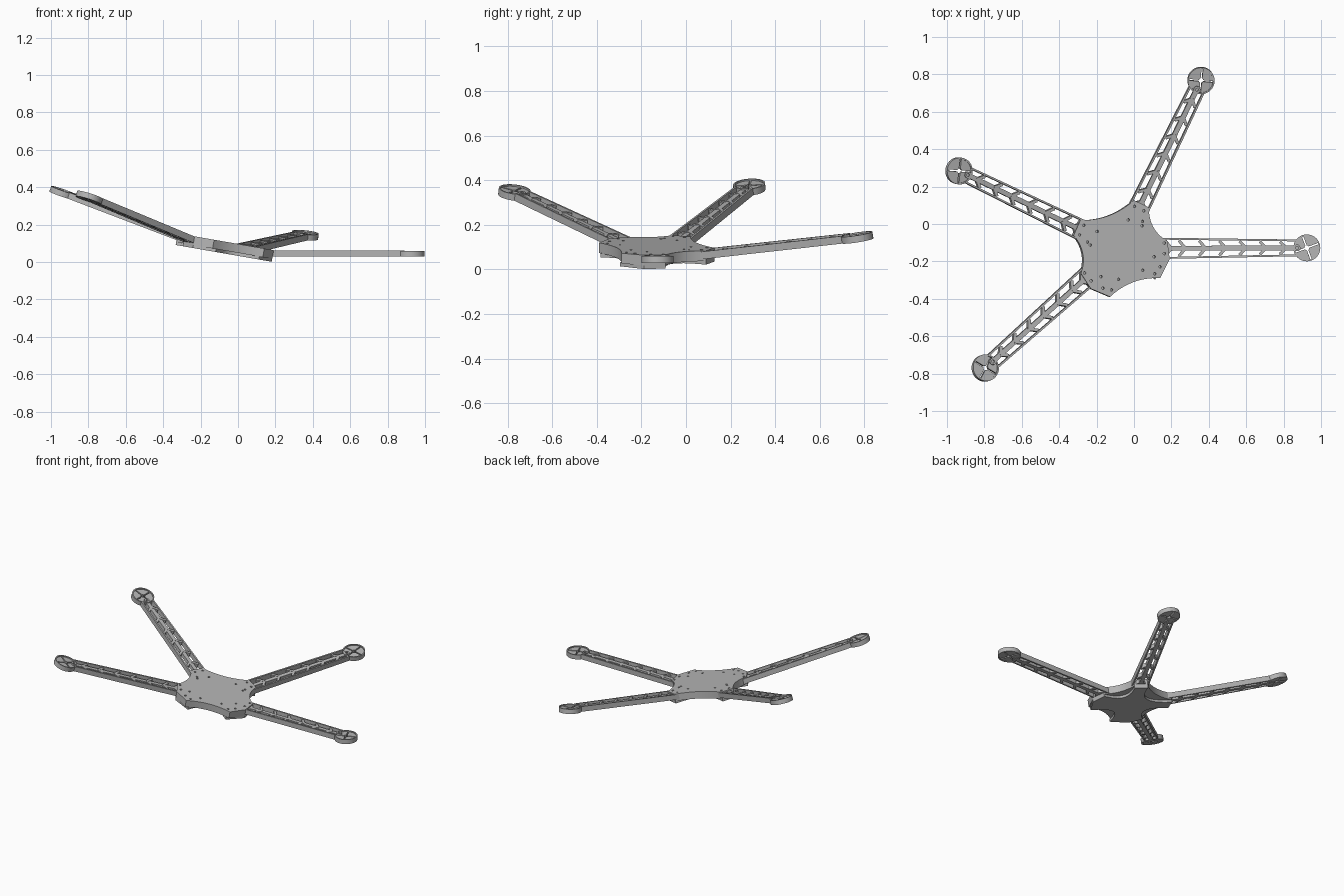
import bpy, bmesh
from math import sin, cos, pi, radians
from mathutils import Matrix, Vector

cube = bpy.data.objects.get("Cube")
if cube:
    bpy.data.objects.remove(cube, do_unlink=True)

grey = bpy.data.materials.new("frame_grey")
grey.use_nodes = True
colour = (0.46, 0.46, 0.46, 1)
grey.diffuse_color = colour
grey.node_tree.nodes["Principled BSDF"].inputs["Base Color"].default_value = colour

TILT = radians(9.9)
FRAME = Matrix.Translation((-0.08, -0.131, 0.047)) @ Matrix.Rotation(TILT, 4, 'Y')
BODY = FRAME @ Matrix.Rotation(radians(20.2), 4, 'Z')
parts = []


def finish(bm, name, matrix):
    bmesh.ops.recalc_face_normals(bm, faces=bm.faces)
    mesh = bpy.data.meshes.new(name)
    bm.to_mesh(mesh)
    bm.free()
    mesh.materials.append(grey)
    ob = bpy.data.objects.new(name, mesh)
    bpy.context.collection.objects.link(ob)
    ob.matrix_world = matrix
    parts.append(ob)
    return ob


def prism(bm, outline, z0, z1):
    """Extruded flat outline."""
    face = bm.faces.new([bm.verts.new((x, y, z0)) for x, y in outline])
    top = bmesh.ops.extrude_face_region(bm, geom=[face], use_keep_orig=True)["geom"]
    moved = [v for v in top if isinstance(v, bmesh.types.BMVert)]
    bmesh.ops.translate(bm, verts=moved, vec=(0, 0, z1 - z0))


def beam(bm, a, b, width, z0, z1):
    """Straight bar between two plan points."""
    a, b = Vector(a), Vector(b)
    d = (b - a).normalized() * width / 2
    n = Vector((-d.y, d.x))
    prism(bm, [a + n, a - n, b - n, b + n], z0, z1)


def ring(bm, cx, inner, outer, z0, z1, sides=32):
    """Square-section ring."""
    section = [(inner, z0), (outer, z0), (outer, z1), (inner, z1)]
    loops = [[bm.verts.new((cx + r * cos(t), r * sin(t), z)) for r, z in section]
             for t in (2 * pi * i / sides for i in range(sides))]
    for i in range(sides):
        p, q = loops[i - 1], loops[i]
        for j in range(4):
            bm.faces.new((p[j - 1], p[j], q[j], q[j - 1]))


def scallop(p, q, depth, steps=10):
    """Points of a concave edge from p to q, bowed towards the centre."""
    p, q = Vector(p), Vector(q)
    mid = (p + q) / 2
    ctrl = mid - mid.normalized() * depth * 2
    return [p * (1 - t) ** 2 + ctrl * 2 * t * (1 - t) + q * t * t
            for t in (i / steps for i in range(steps + 1))]


def body_outline(depth, nose):
    """Symmetric plan with arm mounts at the corners."""
    half = scallop((nose, -0.222), (0.228, -0.145), 0.0, 2)
    half += scallop((0.25, -0.05), (0.217, 0.155), depth)
    left = [Vector((-p.x, p.y)) for p in reversed(half)]
    back = scallop((0.155, 0.218), (-0.155, 0.218), depth)
    front = scallop((-nose, -0.222), (nose, -0.222), depth)
    return half + back + left + front[1:-1]


# Central body and the star-shaped plate beneath it
bm = bmesh.new()
prism(bm, body_outline(0.03, 0.145), 0.016, 0.063)
body = finish(bm, "central_body", BODY)

bm = bmesh.new()
prism(bm, body_outline(0.095, 0.125), 0.0, 0.018)
finish(bm, "bottom_plate", BODY)

# Blind screw holes in the top of the body, mirrored left to right
holes = [(0.09, 0.13), (0.15, 0.075), (0.125, -0.19), (0.165, -0.165), (0.07, -0.15)]
for angle in (45, -20):
    a = radians(angle)
    for r, side in ((0.235, 0.028), (0.235, -0.028), (0.18, -0.045)):
        holes.append((r * cos(a) - side * sin(a), r * sin(a) + side * cos(a)))
bm = bmesh.new()
for x, y in holes:
    for s in (1, -1):
        bmesh.ops.create_cone(bm, cap_ends=True, segments=10, radius1=0.007, radius2=0.007,
                              depth=0.05, matrix=Matrix.Translation((s * x, y, 0.065)))
cutter = finish(bm, "hole_cutter", BODY)
cutter.hide_render = True
parts.remove(cutter)
mod = body.modifiers.new("screw_holes", 'BOOLEAN')
mod.operation = 'DIFFERENCE'
mod.object = cutter
bpy.context.view_layer.update()
drilled = bpy.data.meshes.new_from_object(
    body.evaluated_get(bpy.context.evaluated_depsgraph_get()))
body.modifiers.clear()
body.data = drilled
bpy.data.objects.remove(cutter, do_unlink=True)

# Arms: side rails, spine, chevron braces and a round motor mount
LOW, HIGH, TIP, RADIUS = -0.018, 0.016, 1.004, 0.072


def rail_y(x):
    return 0.052 - 0.012 * (x - 0.2) / 0.74


def build_arm(name, angle):
    place = BODY @ Matrix.Rotation(radians(angle), 4, 'Z') @ Matrix.Rotation(-TILT, 4, 'Y')
    bm = bmesh.new()
    for s in (1, -1):
        beam(bm, (0.2, s * rail_y(0.2)), (0.95, s * rail_y(0.95)), 0.010, LOW, HIGH)
        # Braces stop inside the rails
        for i in range(6):
            x = 0.32 + i * 0.108
            beam(bm, (x, s * (rail_y(x) - 0.008)), (x + 0.035, 0), 0.016, LOW, HIGH - 0.006)
    beam(bm, (0.18, 0), (0.94, 0), 0.026, LOW, HIGH - 0.008)
    prism(bm, [(0.2, -0.05), (0.25, -0.05), (0.29, 0), (0.25, 0.05), (0.2, 0.05)], LOW, 0.008)
    finish(bm, name + "_arm", place)

    bm = bmesh.new()
    ring(bm, TIP, RADIUS - 0.008, RADIUS, LOW, HIGH - 0.003, 40)
    ring(bm, 0.952, 0.008, 0.018, LOW, HIGH - 0.001, 20)
    # Mount floor in four sectors, leaving a cross of slots and a centre hole
    for k in range(4):
        start = radians(20 + 90 * k)
        pts = []
        for r, order in ((0.067, 1), (0.013, -1)):
            edge = 0.004 / r
            arc = [start + edge + (pi / 2 - 2 * edge) * i / 8 for i in range(9)]
            pts += [(TIP + r * cos(t), r * sin(t)) for t in arc[::order]]
        prism(bm, pts, LOW + 0.002, 0.006)
    finish(bm, name + "_motor_mount", place)


for name, angle in (("front_left", -20), ("back_left", 45),
                    ("back_right", 135), ("front_right", 200)):
    build_arm(name, angle)

# Smooth the round parts, keep the edges sharp
bpy.ops.object.select_all(action='DESELECT')
for ob in parts:
    ob.select_set(True)
bpy.context.view_layer.objects.active = body
bpy.ops.object.shade_smooth_by_angle(angle=radians(30))
